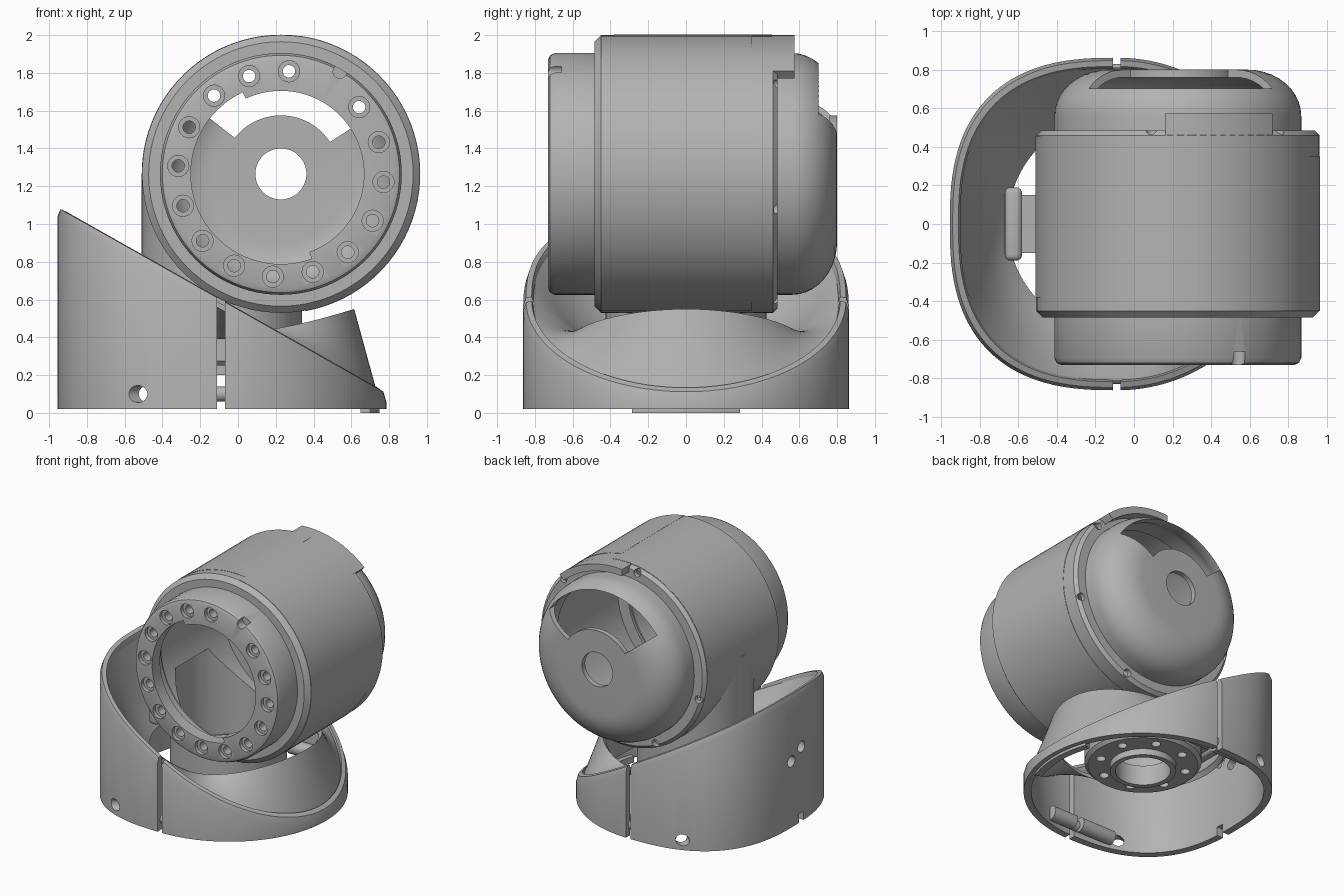
import bpy, bmesh, math
from mathutils import Vector

old = bpy.data.objects.get("Cube")
if old:
    bpy.data.objects.remove(old, do_unlink=True)

grey = bpy.data.materials.new("light_grey")
grey.use_nodes = True
COLOUR = (0.45, 0.45, 0.45, 1)
grey.diffuse_color = COLOUR
grey.node_tree.nodes["Principled BSDF"].inputs["Base Color"].default_value = COLOUR

DX, DZ = 0.227, 1.265     # drum axis, along y
BX = -0.085               # base axis, along z
R = 0.735                 # drum radius
SEG = 96


def drum(r, y, a):
    return Vector((DX + r * math.cos(a), y, DZ + r * math.sin(a)))


def base(r, z, a):
    return Vector((BX + r * math.cos(a), r * math.sin(a), z))


def finish(name, bm):
    bmesh.ops.recalc_face_normals(bm, faces=bm.faces)
    me = bpy.data.meshes.new(name)
    bm.to_mesh(me)
    bm.free()
    me.materials.append(grey)
    ob = bpy.data.objects.new(name, me)
    bpy.context.collection.objects.link(ob)
    return ob


def skin(name, rings, wrap=True):
    """Join closed profiles into a solid, capped if it does not wrap."""
    bm = bmesh.new()
    vs = [[bm.verts.new(p) for p in ring] for ring in rings]
    n, m = len(vs), len(vs[0])
    for i in range(n if wrap else n - 1):
        a, b = vs[i], vs[(i + 1) % n]
        for j in range(m):
            k = (j + 1) % m
            bm.faces.new((a[j], a[k], b[k], b[j]))
    if not wrap:
        bm.faces.new(vs[0])
        bm.faces.new(vs[-1])
    return finish(name, bm)


def lathe(name, frame, pts):
    return skin(name, [[frame(r, h, math.tau * i / SEG) for r, h in pts] for i in range(SEG)])


def sector(name, frame, r0, r1, h0, h1, a0, a1):
    n = max(4, int(abs(a1 - a0) / 4))
    angles = [math.radians(a0 + (a1 - a0) * i / n) for i in range(n + 1)]
    pts = [(r0, h0), (r1, h0), (r1, h1), (r0, h1)]
    return skin(name, [[frame(r, h, a) for r, h in pts] for a in angles], wrap=False)


def rods(name, items, n=24):
    """Cylinders from p to q, in one mesh."""
    bm = bmesh.new()
    for p, q, r in items:
        p, q = Vector(p), Vector(q)
        mat = (q - p).to_track_quat('Z', 'Y').to_matrix().to_4x4()
        mat.translation = (p + q) / 2
        bmesh.ops.create_cone(bm, cap_ends=True, segments=n, radius1=r, radius2=r,
                              depth=(q - p).length, matrix=mat)
    return finish(name, bm)


def boxes(name, items, bevel=0):
    bm = bmesh.new()
    for lo, hi in items:
        lo, hi = Vector(lo), Vector(hi)
        made = bmesh.ops.create_cube(bm, size=1)["verts"]
        for v in made:
            v.co = (lo + hi) / 2 + v.co * (hi - lo)
    if bevel:
        bmesh.ops.bevel(bm, geom=bm.edges[:], offset=bevel, segments=4, affect='EDGES', profile=0.5)
    return finish(name, bm)


def cut(ob, *cutters):
    for c in cutters:
        mod = ob.modifiers.new("cut", 'BOOLEAN')
        mod.operation, mod.solver, mod.object = 'DIFFERENCE', 'EXACT', c
        bpy.context.view_layer.objects.active = ob
        bpy.ops.object.modifier_apply(modifier=mod.name)
        bpy.data.objects.remove(c, do_unlink=True)


# Drum shell, open underneath into the neck, with screw recesses on the back rim
shell = lathe("drum_shell", drum, [
    (.60, -.485), (.70, -.485), (R, -.45), (R, .46), (.71, .485), (.62, .485),
    (.62, .45), (.69, .45), (.69, -.44), (.60, -.44)])
recess = [(drum(.70, .44, math.radians(a)), drum(.70, .6, math.radians(a)), .03)
          for a in (-70, -15, 42, 101, 195, 245)]
cut(shell, rods("neck_cutter", [((BX, 0, .2), (BX, 0, 1.0), .385)], SEG),
    rods("recess_cutter", recess))
sector("drum_back_tab", drum, .68, R, .44, .575, 48, 95)
sector("drum_right_panel", drum, .72, R + .003, -.45, .35, -80, 82)
sector("drum_left_panel", drum, .72, R + .002, -.38, .455, 82, 178)

# Front ring with bolt holes, a stepped opening and an alignment notch
ring = lathe("front_ring", drum, [
    (.44, -.73), (.605, -.73), (.628, -.72), (.64, -.695), (.64, -.46),
    (.59, -.46), (.59, -.63), (.44, -.63)])
bolts = [math.radians(85.5 + 22.5 * i) for i in range(15)]
notch = math.radians(60)
cut(ring,
    sector("step_cutter", drum, .40, .477, -.8, -.55, 115, 290),
    rods("bore_cutter", [(drum(.545, -.8, a), drum(.545, -.70, a), .056) for a in bolts]),
    rods("bolt_cutter", [(drum(.545, -.8, a), drum(.545, -.55, a), .033) for a in bolts]),
    rods("notch_cutter", [(drum(.625, -.8, notch), drum(.625, -.66, notch), .036)]))

# Domed back cap with a centre hole and a curved window
arc = [math.radians(9 * i) for i in range(11)]
outer = [(.36 + .28 * math.cos(a), .56 + .24 * math.sin(a)) for a in arc]
inner = [(.36 + .24 * math.cos(a), .56 + .20 * math.sin(a)) for a in reversed(arc)]
cap = lathe("back_cap", drum,
            [(.64, .45)] + outer + [(.135, .80), (.135, .76)] + inner + [(.60, .45)])
cut(cap, sector("window_cutter", drum, .31, .585, .5, .9, 33, 142))

# Neck tube with bolted flange and hub, trimmed to the drum
neck = lathe("neck", base, [
    (.40, .25), (.425, .275), (.425, 1.27), (.385, 1.27), (.385, .30), (.25, .30), (.25, .36),
    (.20, .36), (.20, .20), (.24, .20), (.24, .25)])
flange = [math.radians(45 * i + 22) for i in range(8)]
cut(neck, rods("drum_cutter", [((DX, -.7, DZ), (DX, .7, DZ), .70)], SEG),
    rods("flange_cutter", [(base(.32, .2, a), base(.32, .4, a), .035) for a in flange]))
boxes("neck_latch", [((-.67, -.19, .48), (-.58, .19, .72))], bevel=.03)
boxes("neck_latch_stem", [((-.6, -.15, .5), (-.48, .15, .7))])


# Base wall: squarish on the tall side, round on the low side, sloped rim
def outline(t, inset):
    c, s = math.cos(t), math.sin(t)
    e = 2 / 2.6 if c < 0 else 1
    rad = .87 - inset
    return (BX + rad * math.copysign(abs(c) ** e, c), (rad - .008) * math.copysign(abs(s) ** e, s))


def rim(x):
    return .60 - .565 * (x - BX)


def wall_profile(t):
    pts = []
    for inset, drop in ((0, None), (0, .05), (.015, .005), (.045, 0), (.055, .03), (.055, None)):
        x, y = outline(t, inset)
        pts.append(Vector((x, y, .02 if drop is None else max(.03, rim(x) - drop))))
    return pts


turns = [math.tau * i / 128 for i in range(128)]
wall = skin("base_wall", [wall_profile(t) for t in turns])
cut(wall,
    boxes("slit_cutter", [((-.11, s * .87 - .1, -.1), (-.07, s * .87 + .1, .8)) for s in (-1, 1)]),
    rods("access_cutter", [((-.66, s * .90, .10), (-.40, s * .70, .10), .045) for s in (-1, 1)]),
    rods("side_hole_cutter", [((-1.1, y, z), (-.8, y, z), .045) for y, z in ((.03, .55), (-.1, .62))]),
    boxes("foot_notch_cutter", [((-1.1, -.13, -.1), (-.8, -.07, .09))]))


# Bowl inside the wall, rising to a cradle lip on the low side
def bowl_profile(t):
    c = math.cos(t)
    lift = max(0, c)
    x0, y0 = outline(t, .05)
    lip = base(.57 + .13 * lift, .42 + .13 * lift ** 2, t)
    top = Vector((x0, y0, rim(x0) - .025))
    path = []
    for i in range(9):
        u = i / 8
        p = top.lerp(lip, u)
        p.z -= .09 * max(0, -c) * math.sin(math.pi * u)
        path.append(p)
    shift = Vector((-.03 * c * c, -.03 * c * math.sin(t), -.03))
    return path + [p + shift for p in reversed(path)]


skin("base_bowl", [bowl_profile(t) for t in turns])

# Clamp screw bosses, screws in the slits, and front foot
for side, s in (("front", -1), ("back", 1)):
    rods(side + "_clamp_boss", [((-.42, s * .76, .1), (-.12, s * .76, .1), .055),
                                ((-.06, s * .76, .1), (.15, s * .76, .1), .055)])
    rods(side + "_clamp_screw", [((-.13, s * .79, .1), (-.05, s * .79, .1), .04)])
sector("low_side_foot", base, .78, .835, 0, .05, -20, 20)

# Smooth round surfaces, sharp edges kept
bpy.ops.object.select_all(action='DESELECT')
for ob in bpy.context.scene.objects:
    if ob.type == 'MESH' and grey.name in ob.data.materials:
        ob.select_set(True)
        bpy.context.view_layer.objects.active = ob
bpy.ops.object.shade_smooth_by_angle(angle=math.radians(30))
